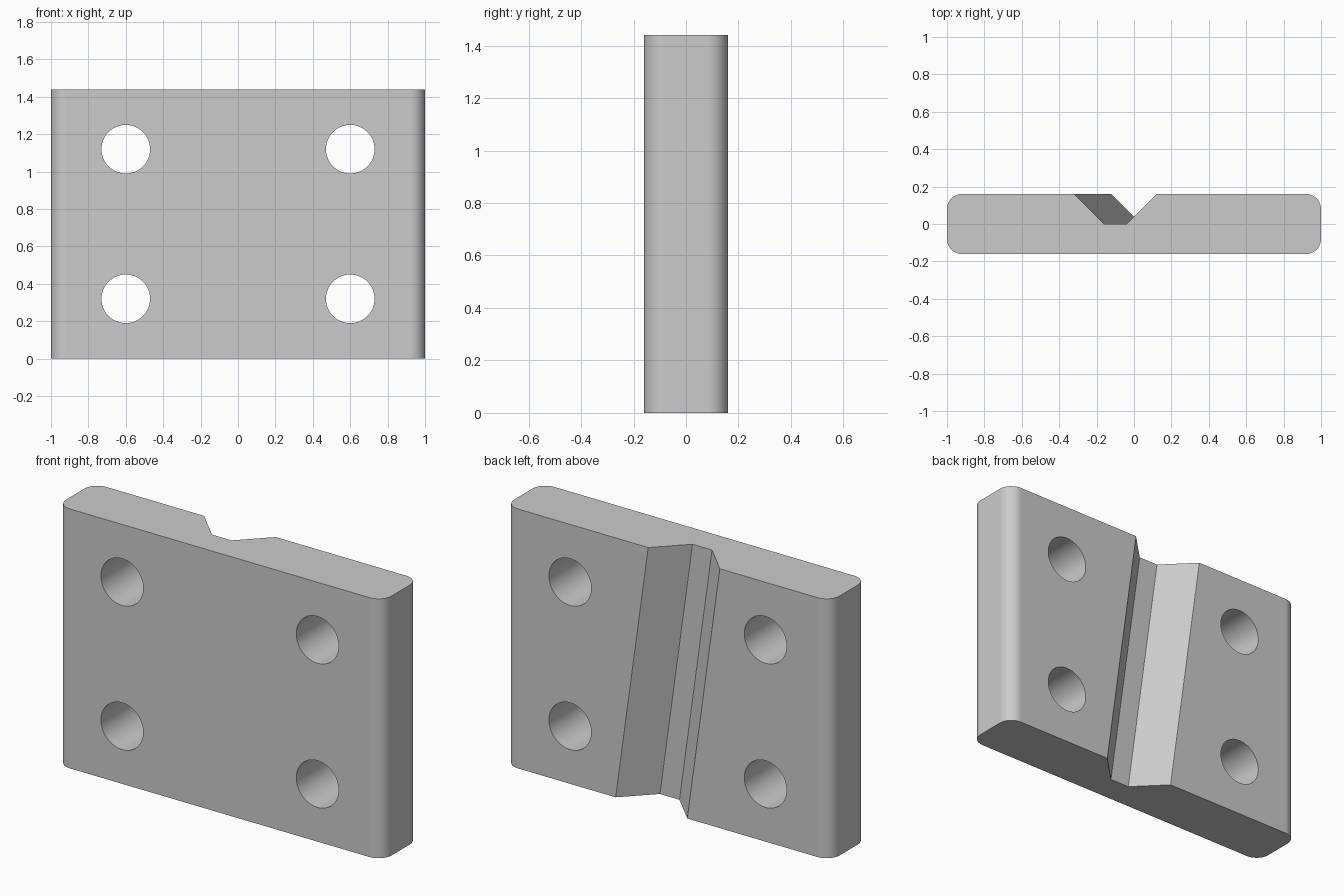
import bpy, bmesh
from math import pi, sin, cos, radians

if "Cube" in bpy.data.objects:
    bpy.data.objects.remove(bpy.data.objects["Cube"])

HEIGHT, HALF_W, HALF_T, FILLET = 1.44, 1.0, 0.16, 0.08
HOLE_RADIUS, STEPS = 0.13, 12

# Plain grey material
grey = bpy.data.materials.new("plain grey")
grey.use_nodes = True
color = (0.6, 0.6, 0.6, 1)
grey.diffuse_color = color
grey.node_tree.nodes["Principled BSDF"].inputs["Base Color"].default_value = color


def corner(sx, sy, start):
    """Rounded corner of the plate outline, counterclockwise."""
    cx, cy = sx * (HALF_W - FILLET), sy * (HALF_T - FILLET)
    angles = [start + pi / 2 * i / STEPS for i in range(STEPS + 1)]
    return [(cx + FILLET * cos(a), cy + FILLET * sin(a)) for a in angles]


def outline(groove_x):
    """Plate cross-section with the back groove centred on groove_x."""
    groove = [(0.22, HALF_T), (0.06, 0), (-0.06, 0), (-0.22, HALF_T)]
    return (corner(-1, -1, pi) + corner(1, -1, 1.5 * pi) + corner(1, 1, 0)
            + [(groove_x + x, y) for x, y in groove] + corner(-1, 1, pi / 2))


# Plate: bottom and top outlines joined, so the groove runs at a slant
bm = bmesh.new()
bottom = [bm.verts.new((x, y, 0)) for x, y in outline(0.1)]
top = [bm.verts.new((x, y, HEIGHT)) for x, y in outline(-0.1)]
bm.faces.new(bottom[::-1])
bm.faces.new(top)
for i in range(len(top)):
    j = (i + 1) % len(top)
    bm.faces.new((bottom[i], bottom[j], top[j], top[i]))
mesh = bpy.data.meshes.new("grooved_plate")
bm.to_mesh(mesh)
bm.free()
mesh.materials.append(grey)
plate = bpy.data.objects.new("grooved_plate", mesh)
bpy.context.collection.objects.link(plate)

# Four bolt holes
for x in (-0.6, 0.6):
    for z in (0.32, 1.12):
        bpy.ops.mesh.primitive_cylinder_add(vertices=64, radius=HOLE_RADIUS, depth=1,
                                            location=(x, 0, z), rotation=(pi / 2, 0, 0))
        cutter = bpy.context.object
        cutter.name = "hole_cutter"
        cutter.data.materials.append(grey)
        cutter.hide_render = True
        cut = plate.modifiers.new("bolt hole", 'BOOLEAN')
        cut.operation, cut.solver, cut.object = 'DIFFERENCE', 'EXACT', cutter
        bpy.context.view_layer.objects.active = plate
        bpy.ops.object.modifier_apply(modifier=cut.name)
        bpy.data.objects.remove(cutter)

# Smooth rounded ends and holes, keep the flat faces crisp
bpy.ops.object.select_all(action='DESELECT')
plate.select_set(True)
bpy.context.view_layer.objects.active = plate
bpy.ops.object.shade_smooth_by_angle(angle=radians(30))
weighted = plate.modifiers.new("flat face normals", 'WEIGHTED_NORMAL')
weighted.keep_sharp = True
